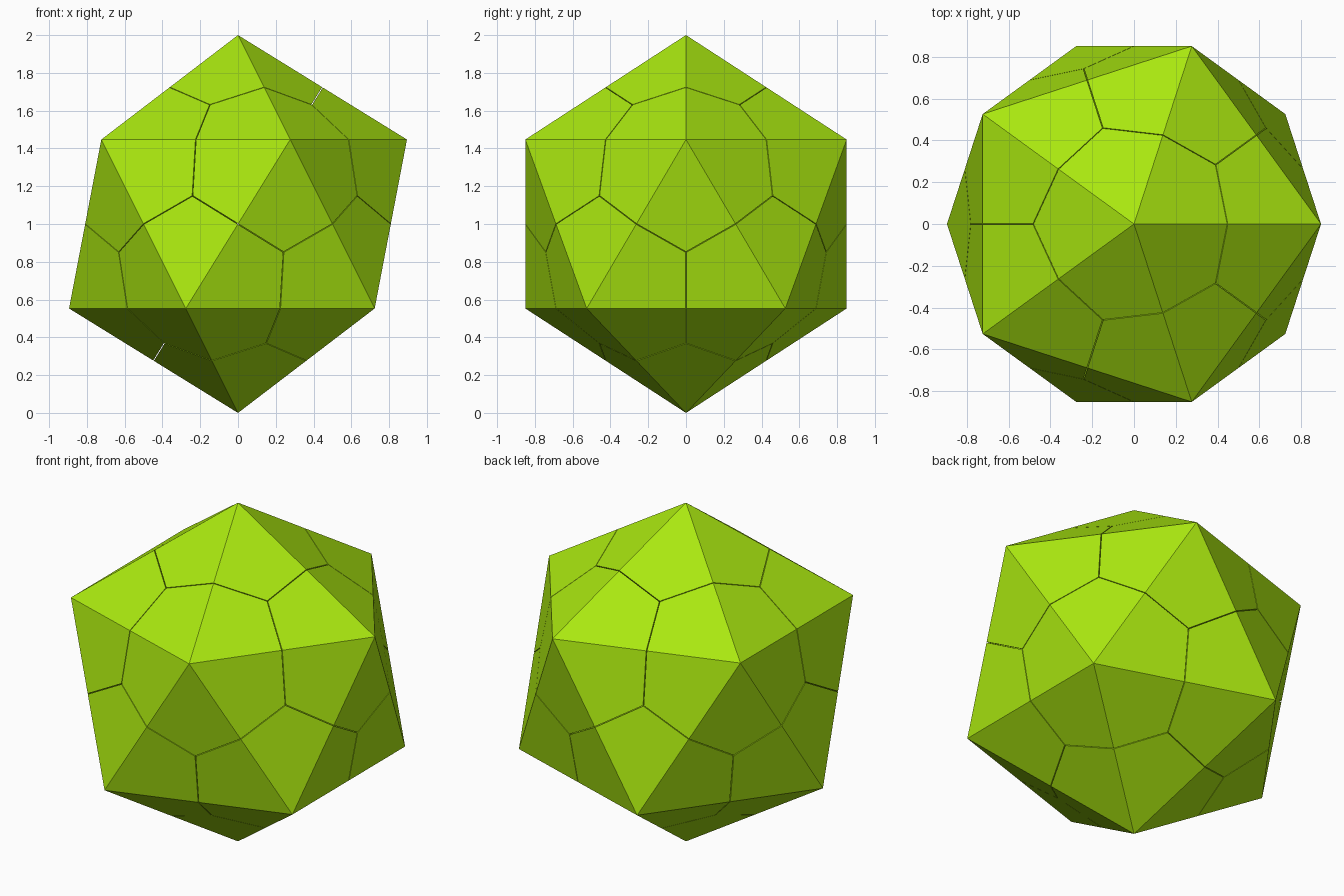
import bpy
import bmesh
from mathutils import Vector

if "Cube" in bpy.data.objects:
    bpy.data.objects.remove(bpy.data.objects["Cube"])

GAP = 0.004            # hairline joint between neighbouring pieces
CENTRE = Vector((0, 0, 1))

lime = bpy.data.materials.new("lime")
lime.diffuse_color = (0.4, 0.8, 0.005, 1)
lime.use_nodes = True
lime.node_tree.nodes["Principled BSDF"].inputs["Base Color"].default_value = lime.diffuse_color


def icosahedron():
    bm = bmesh.new()
    bmesh.ops.create_icosphere(bm, subdivisions=1, radius=1)
    return bm


def corner_piece(name, corner, neighbours):
    """Wedge of the icosahedron around one corner, reaching in to the centre."""
    bm = icosahedron()
    for other in neighbours:
        n = (corner - other).normalized()
        bmesh.ops.bisect_plane(bm, geom=bm.verts[:] + bm.edges[:] + bm.faces[:],
                               plane_co=n * GAP / 2, plane_no=n, clear_inner=True)
        rim = [e for e in bm.edges if e.is_boundary]
        bmesh.ops.holes_fill(bm, edges=rim, sides=0)
    bmesh.ops.recalc_face_normals(bm, faces=bm.faces[:])
    mesh = bpy.data.meshes.new(name)
    bm.to_mesh(mesh)
    bm.free()
    mesh.materials.append(lime)
    obj = bpy.data.objects.new(name, mesh)
    obj.location = CENTRE
    bpy.context.collection.objects.link(obj)


# twelve interlocking pieces, one per corner of the icosahedron
base = icosahedron()
for i, v in enumerate(base.verts):
    around = [e.other_vert(v).co.copy() for e in v.link_edges]
    corner_piece(f"corner_piece_{i + 1:02d}", v.co.copy(), around)
base.free()
